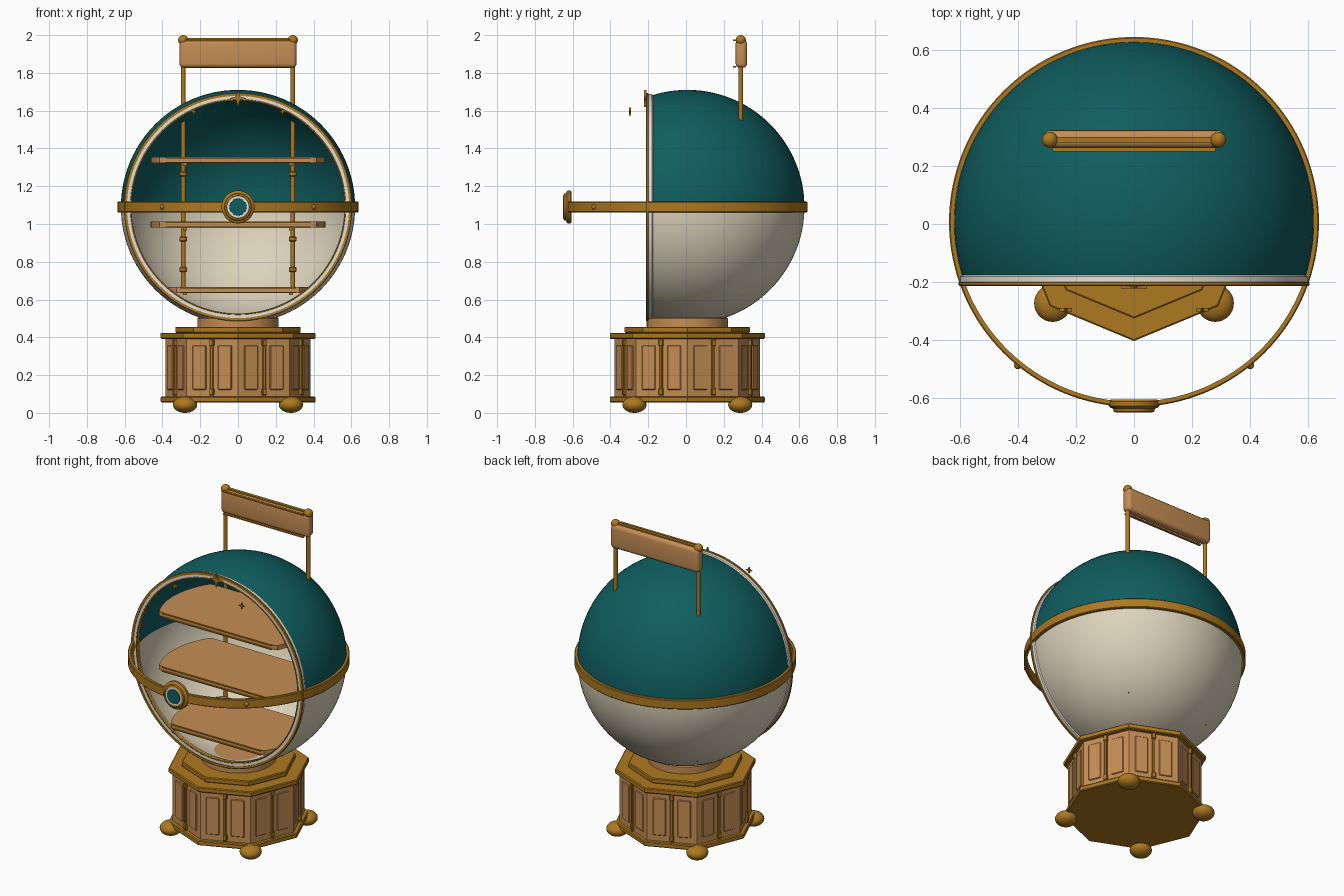
import bpy, bmesh, math
from mathutils import Matrix, Vector

if "Cube" in bpy.data.objects:
    bpy.data.objects.remove(bpy.data.objects["Cube"])

CY = 0.007          # common depth centre
CZ = 1.09           # globe centre height
R = 0.62            # globe radius
CUT = -0.205        # plane of the front opening


def material(name, rgb):
    m = bpy.data.materials.new(name)
    m.use_nodes = True
    m.diffuse_color = (*rgb, 1)
    bsdf = m.node_tree.nodes["Principled BSDF"]
    bsdf.inputs["Base Color"].default_value = (*rgb, 1)
    bsdf.inputs["Roughness"].default_value = 0.5
    return m


teal = material("teal", (0.005, 0.11, 0.115))
cream = material("cream", (0.72, 0.65, 0.50))
ivory = material("ivory", (0.82, 0.77, 0.67))
wood = material("wood", (0.56, 0.27, 0.09))
gold = material("gold", (0.42, 0.19, 0.015))


def finish(name, bm, *mats, loc=(0, 0, 0), rot=0):
    bmesh.ops.remove_doubles(bm, verts=bm.verts, dist=1e-5)
    bmesh.ops.recalc_face_normals(bm, faces=bm.faces)
    mesh = bpy.data.meshes.new(name)
    bm.to_mesh(mesh)
    bm.free()
    ob = bpy.data.objects.new(name, mesh)
    bpy.context.collection.objects.link(ob)
    for m in mats:
        mesh.materials.append(m)
    ob.location = loc
    ob.rotation_euler.z = rot
    bpy.ops.object.select_all(action='DESELECT')
    ob.select_set(True)
    bpy.context.view_layer.objects.active = ob
    bpy.ops.object.shade_smooth_by_angle(angle=math.radians(35))
    return ob


def lathe(name, profile, *mats, loc=(0, CY, 0), front=False, n=96, closed=True, rule=None):
    """Revolve (radius, height) points about z, or about the front axis."""
    bm = bmesh.new()
    rings = []
    for i in range(n):
        a = math.tau * i / n
        c, s = math.cos(a), math.sin(a)
        rings.append([bm.verts.new((r * c, -h, r * s) if front else (r * c, r * s, h))
                      for r, h in profile])
    count = len(profile) if closed else len(profile) - 1
    for i in range(n):
        p, q = rings[i], rings[(i + 1) % n]
        for j in range(count):
            k = (j + 1) % len(profile)
            f = bm.faces.new((p[j], q[j], q[k], p[k]))
            if rule:
                f.material_index = rule(f.calc_center_median())
    bmesh.ops.dissolve_degenerate(bm, dist=1e-6, edges=bm.edges)
    return finish(name, bm, *mats, loc=loc)


def band(r0, r1, z0, z1, c=0.005):
    """Chamfered ring section."""
    return [(r0, z0), (r1 - c, z0), (r1, z0 + c), (r1, z1 - c), (r1 - c, z1), (r0, z1)]


def disc(r, z0, z1, c=0.005):
    return band(0, r, z0, z1, c)


def box(name, size, loc, mat, rot=0, bevel=0.0, segments=1):
    bm = bmesh.new()
    bmesh.ops.create_cube(bm, size=1, matrix=Matrix.Diagonal((*size, 1)))
    if bevel:
        bmesh.ops.bevel(bm, geom=bm.edges[:], offset=bevel, segments=segments,
                        profile=0.5, affect='EDGES')
    return finish(name, bm, mat, loc=loc, rot=rot)


def ball(name, scale, loc, mat):
    bm = bmesh.new()
    bmesh.ops.create_uvsphere(bm, u_segments=32, v_segments=16, radius=1,
                              matrix=Matrix.Diagonal((*scale, 1)))
    return finish(name, bm, mat, loc=loc)


def slab(name, points, depth, mat, loc):
    """Extrude an outline of 3D points along a depth vector."""
    bm = bmesh.new()
    face = bm.faces.new([bm.verts.new(p) for p in points])
    out = bmesh.ops.extrude_face_region(bm, geom=[face])
    verts = [v for v in out["geom"] if isinstance(v, bmesh.types.BMVert)]
    bmesh.ops.translate(bm, verts=verts, vec=Vector(depth))
    return finish(name, bm, mat, loc=loc)


# Octagonal base
lathe("base_body", disc(0.385, 0.08, 0.395), wood, n=8)
lathe("base_bottom_plate", disc(0.41, 0.055, 0.086), gold, n=8)
lathe("base_top_plate", disc(0.41, 0.392, 0.424), gold, n=8)
lathe("base_upper_step", disc(0.332, 0.424, 0.456), gold, n=8)
lathe("globe_neck", disc(0.215, 0.45, 0.505), wood)

apothem = 0.385 * math.cos(math.pi / 8)
for k in range(8):
    a = math.pi / 8 + k * math.pi / 4
    out, side = Vector((math.cos(a), math.sin(a), 0)), Vector((-math.sin(a), math.cos(a), 0))
    mid = out * apothem + Vector((0, CY, 0))
    for s in (-1, 1):
        box("base_panel", (0.012, 0.078, 0.235), mid + side * 0.073 * s + Vector((0, 0, 0.24)),
            wood, a, 0.004)
    box("base_post", (0.024, 0.016, 0.31), mid + Vector((0, 0, 0.238)), gold, a, 0.003)
    for z in (0.112, 0.372):
        box("base_post_block", (0.032, 0.024, 0.035), mid + Vector((0, 0, z)), gold, a, 0.003)

for sx in (-1, 1):
    for sy in (-1, 1):
        ball("foot", (0.064, 0.064, 0.043), (sx * 0.28, CY + sy * 0.28, 0.043), gold)

# Globe shell, open at the front, teal above and cream below
def arc(radius, steps=40):
    start = math.acos((CY - CUT) / radius)
    return [(radius * math.sin(t), radius * math.cos(t))
            for t in (start + (math.pi - start) * i / steps for i in range(steps + 1))]

lathe("globe_shell", arc(R) + arc(R - 0.018)[::-1], teal, cream, loc=(0, CY, CZ),
      front=True, rule=lambda c: 0 if c.z > 0 else 1)

# Rim of the opening
lathe("opening_rim", band(0.568, 0.598, -0.03, 0.004, 0.006), ivory, loc=(0, CUT, CZ), front=True)
lathe("opening_bead", band(0.588, 0.604, -0.006, 0.008, 0.003), gold, loc=(0, CUT, CZ), front=True)
lathe("opening_inner_bead", band(0.564, 0.571, -0.02, 0.006, 0.002), gold, loc=(0, CUT, CZ),
      front=True)

# Equator hoop with studs and medallion
lathe("equator_hoop", band(0.619, 0.637, -0.029, 0.029, 0.004), gold, loc=(0, CY, CZ), n=128)
for sx in (-1, 1):
    ball("hoop_stud", (0.014,) * 3, (sx * 0.4, CY - 0.493, CZ), gold)
front = (0, 0, CZ)
lathe("medallion_body", [(0, 0.605), (0.08, 0.605), (0.087, 0.611), (0.087, 0.626), (0.08, 0.633),
      (0.072, 0.636), (0.07, 0.646), (0.06, 0.65), (0.058, 0.642), (0, 0.642)],
      gold, loc=front, front=True, n=64)
lathe("medallion_ring", disc(0.059, 0.64, 0.645, 0.001), ivory, loc=front, front=True, n=64)
lathe("medallion_centre", disc(0.045, 0.642, 0.648, 0.001), teal, loc=front, front=True, n=64)

# Shelves with gold edging
for z, r in ((1.338, 0.462), (0.996, 0.462), (0.65, 0.39)):
    pts = [(r * math.cos(t), min(max(r * math.sin(t), CUT - CY), 0.265), 0)
           for t in (math.tau * i / 96 for i in range(96))]
    slab("shelf", pts, (0, 0, 0.03), wood, (0, CY, z - 0.014))
    half = math.sqrt(r * r - CUT * CUT)
    box("shelf_edging", (half * 1.85, 0.008, 0.008), (0, CUT - 0.004, z + 0.013), gold)
    box("shelf_lower_edging", (half * 1.85, 0.008, 0.006), (0, CUT - 0.004, z - 0.013), gold)

# Twin rods carrying the shelves and the top sign
PX, PY = 0.29, 0.29
for sx in (-1, 1):
    lathe("support_rod", disc(0.012, 0.64, 1.97, 0.001), gold, loc=(sx * PX, PY, 0), n=24)
    for z in (0.76, 0.92, 1.265):
        lathe("rod_collar", disc(0.021, z - 0.013, z + 0.013), gold, loc=(sx * PX, PY, 0), n=24)
    for z in (1.31, 0.968, 0.625):
        box("shelf_bracket", (0.02, 0.12, 0.014), (sx * PX * 0.97, PY - 0.05, z + 0.005), gold)
    ball("sign_finial", (0.027, 0.027, 0.026), (sx * PX, PY, 1.974), gold)

# Sign board
box("sign_board", (0.62, 0.06, 0.15), (0, PY + 0.003, 1.902), wood, 0, 0.022, 4)
for z in (1.832, 1.972):
    box("sign_trim", (0.56, 0.014, 0.008), (0, PY - 0.033, z), gold)
box("sign_top_strip", (0.56, 0.02, 0.012), (0, PY, 1.978), gold)


# Four-pointed stars
def star(x, y, z, size):
    pts = []
    for i in range(8):
        r = size if i % 2 == 0 else size * 0.32
        a = i * math.pi / 4
        pts.append((r * math.cos(a), 0, r * math.sin(a)))
    slab("star", pts, (0, 0.012, 0), gold, (x, y, z))


star(0, CUT - 0.017, 1.665, 0.045)
for sx in (-1, 1):
    star(sx * 0.235, -0.302, 1.595, 0.021)
